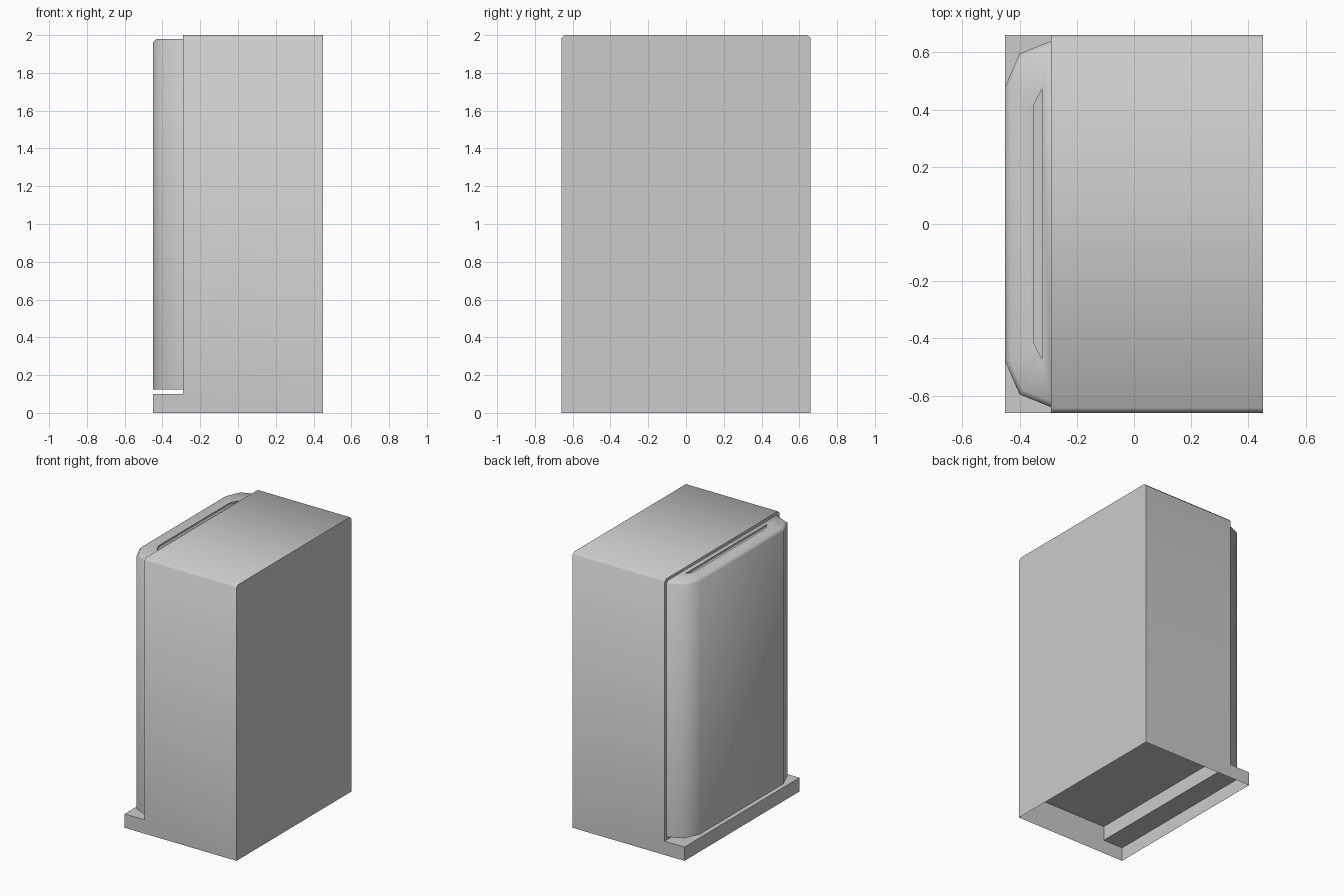
import bpy, bmesh

if "Cube" in bpy.data.objects:
    bpy.data.objects.remove(bpy.data.objects["Cube"])


def finish(bm, name, angle):
    bmesh.ops.recalc_face_normals(bm, faces=bm.faces)
    mesh = bpy.data.meshes.new(name)
    bm.to_mesh(mesh)
    bm.free()
    ob = bpy.data.objects.new(name, mesh)
    bpy.context.collection.objects.link(ob)
    bpy.ops.object.select_all(action='DESELECT')
    ob.select_set(True)
    bpy.context.view_layer.objects.active = ob
    bpy.ops.object.shade_smooth_by_angle(angle=angle)
    return ob


def bridge(bm, a, b):
    n = len(a)
    for i in range(n):
        j = (i + 1) % n
        bm.faces.new((a[i], a[j], b[j], b[i]))


def ring(bm, pts, z):
    return [bm.verts.new((x, y, z)) for x, y in pts]


def half_to_full(half):
    return half + [(x, -y) for x, y in reversed(half)]


# Cabinet with projecting plinth: L-shaped side outline, open underneath
W = 0.66
outline = [(0.45, 0), (0.45, 2), (-0.29, 2), (-0.29, 0.1), (-0.45, 0.1), (-0.45, 0)]
bm = bmesh.new()
near = [bm.verts.new((x, -W, z)) for x, z in outline]
far = [bm.verts.new((x, W, z)) for x, z in outline]
bm.faces.new(near)
bm.faces.new(far)
bridge(bm, near, far)
# softened long top edges
tops = [e for e in bm.edges if all(v.co.z > 1.9 for v in e.verts)
        and abs(e.verts[0].co.y - e.verts[1].co.y) < 0.01]
bmesh.ops.bevel(bm, geom=tops, offset=0.018, segments=1, affect='EDGES')
bmesh.ops.recalc_face_normals(bm, faces=bm.faces)
bottom = [f for f in bm.faces if all(v.co.z < 0.001 for v in f.verts)]
bmesh.ops.delete(bm, geom=bottom, context='FACES_ONLY')
finish(bm, "cabinet", 0.9)

# Recessed floor panel seen from underneath
bm = bmesh.new()
bm.faces.new(ring(bm, [(0.45, -W), (-0.29, -W), (-0.29, W), (0.45, W)], 0.205))
finish(bm, "underside_panel", 0.5)

# Door with faceted sides, chamfered top and shallow grip recess
outer = half_to_full([(-0.29, 0.64), (-0.40, 0.595), (-0.45, 0.48)])
inner = half_to_full([(-0.29, 0.62), (-0.389, 0.579), (-0.432, 0.475)])
grip = half_to_full([(-0.322, 0.47), (-0.338, 0.44), (-0.352, 0.41)])
bm = bmesh.new()
levels = [ring(bm, outer, 0.125), ring(bm, outer, 1.963), ring(bm, inner, 1.98),
          ring(bm, grip, 1.98), ring(bm, grip, 1.967)]
for a, b in zip(levels, levels[1:]):
    bridge(bm, a, b)
bm.faces.new(levels[0])
bm.faces.new(levels[-1])
finish(bm, "door", 1.0)
